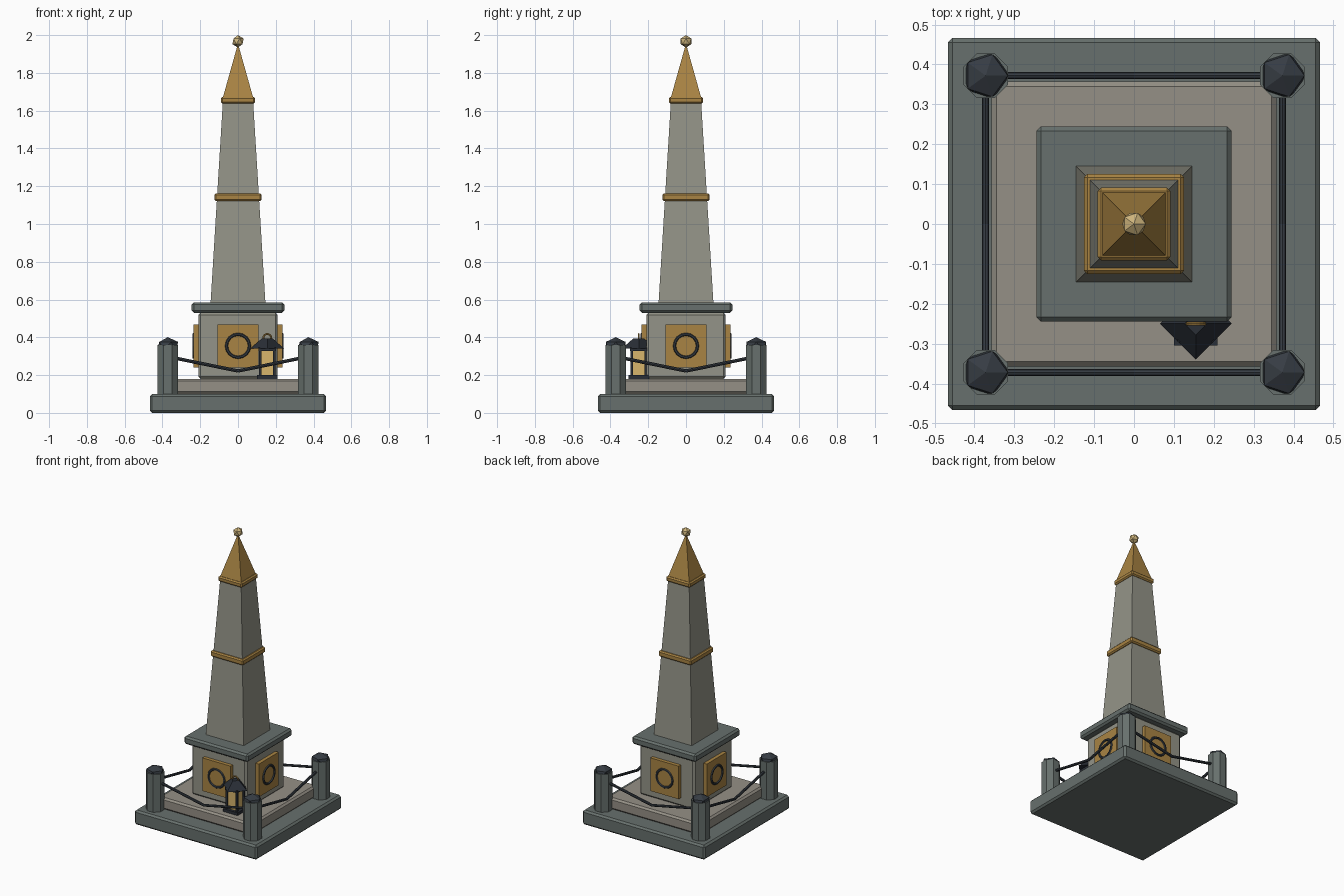
import bpy, math
from mathutils import Vector

if "Cube" in bpy.data.objects:
    bpy.data.objects.remove(bpy.data.objects["Cube"])


def material(name, hex_code):
    srgb = [int(hex_code[i:i + 2], 16) / 255 for i in (0, 2, 4)]
    m = bpy.data.materials.new(name)
    m.diffuse_color = [c / 12.92 if c < 0.04 else ((c + 0.055) / 1.055) ** 2.4 for c in srgb] + [1]
    m.use_nodes = True
    m.node_tree.nodes["Principled BSDF"].inputs["Base Color"].default_value = m.diffuse_color
    return m


SLATE = material("slate", "67706d")
STEP = material("warm stone", "959086")
STONE = material("grey stone", "949488")
GOLD = material("aged gold", "a98443")
PALE = material("pale gold", "cdb47c")
IRON = material("dark iron", "363c43")
BLACK = material("lantern iron", "292e36")
GLOW = material("lantern glow", "d8b66c")


def finish(name, mat):
    o = bpy.context.object
    o.name = name
    o.data.materials.append(mat)
    return o


def box(name, mat, half, z0, z1, center=(0, 0), bevel=0.0):
    """Box from half sizes in x and y, between two heights."""
    bpy.ops.mesh.primitive_cube_add(size=2, location=(*center, (z0 + z1) / 2))
    o = finish(name, mat)
    for v in o.data.vertices:
        v.co = (v.co.x * half[0], v.co.y * half[1], v.co.z * (z1 - z0) / 2)
    if bevel:
        b = o.modifiers.new("chamfer", "BEVEL")
        b.width, b.segments = bevel, 1
    return o


def square(name, mat, half, z0, z1, bevel=0.012):
    return box(name, mat, (half, half), z0, z1, bevel=bevel)


def taper(name, mat, r0, r1, z0, z1, sides=4, center=(0, 0), turn=0.0):
    bpy.ops.mesh.primitive_cone_add(vertices=sides, radius1=r0, radius2=r1, depth=z1 - z0,
                                    location=(*center, (z0 + z1) / 2), rotation=(0, 0, turn))
    return finish(name, mat)


def rod(name, mat, a, b, r):
    a, b = Vector(a), Vector(b)
    d = b - a
    bpy.ops.mesh.primitive_cylinder_add(vertices=8, radius=r, depth=d.length, location=(a + b) / 2,
                                        rotation=d.to_track_quat("Z", "Y").to_euler())
    return finish(name, mat)


def ring(name, mat, major, minor, loc, rot):
    bpy.ops.mesh.primitive_torus_add(major_radius=major, minor_radius=minor, major_segments=16,
                                     minor_segments=6, location=loc, rotation=rot)
    return finish(name, mat)


def ball(name, mat, loc, scale):
    bpy.ops.mesh.primitive_ico_sphere_add(subdivisions=1, radius=1, location=loc)
    o = finish(name, mat)
    o.scale = scale
    return o


# Stepped base and pedestal
square("plinth", SLATE, 0.467, 0, 0.10)
square("step", STEP, 0.357, 0.10, 0.18)
square("pedestal", STONE, 0.21, 0.18, 0.53)
square("pedestal_cap", SLATE, 0.245, 0.53, 0.585)

# Tapered shaft with bands, pointed top and finial
R2 = math.sqrt(2)
taper("shaft", STONE, 0.145 * R2, 0.08 * R2, 0.585, 1.65, turn=math.pi / 4)
square("middle_band", GOLD, 0.125, 1.122, 1.162, 0.008)
square("upper_band", GOLD, 0.091, 1.637, 1.672, 0.008)
taper("pointed_top", GOLD, 0.08 * R2, 0, 1.67, 1.955, turn=math.pi / 4)
ball("finial", PALE, (0, 0, 1.967), (0.033, 0.033, 0.033))

# Each side: plaque with ring, corner post, sagging chain
P = 0.372
for i in range(4):
    a = i * math.pi / 2
    out = Vector((math.sin(a), -math.cos(a), 0))
    side = Vector((math.cos(a), math.sin(a), 0))
    hx, hy = (0.108, 0.018) if i % 2 == 0 else (0.018, 0.108)
    c = out * 0.217
    box("plaque", GOLD, (hx, hy), 0.24, 0.468, (c.x, c.y))
    ring("plaque_ring", IRON, 0.061, 0.008, out * 0.235 + Vector((0, 0, 0.355)), (math.pi / 2, 0, a))
    corner = (out + side) * P
    taper("post", SLATE, 0.06, 0.06, 0.10, 0.36, 8, (corner.x, corner.y), math.pi / 8)
    ball("post_cap", IRON, (corner.x, corner.y, 0.355), (0.062, 0.062, 0.046))
    low = out * P + Vector((0, 0, 0.222))
    for s in (-1, 1):
        end = out * P + side * s * P + Vector((0, 0, 0.298))
        rod("chain", IRON, end, low, 0.009)

# Lantern standing on the step
LX, LY = 0.155, -0.25
box("lantern_base", BLACK, (0.055, 0.055), 0.18, 0.20, (LX, LY))
box("lantern_glass", GLOW, (0.035, 0.035), 0.20, 0.335, (LX, LY))
box("lantern_top", BLACK, (0.046, 0.046), 0.328, 0.345, (LX, LY))
for sx in (-1, 1):
    for sy in (-1, 1):
        box("lantern_bar", BLACK, (0.007, 0.007), 0.20, 0.335, (LX + sx * 0.037, LY + sy * 0.037))
taper("lantern_roof", BLACK, 0.09, 0.028, 0.34, 0.395, 4, (LX, LY))
ring("lantern_handle", GOLD, 0.021, 0.005, (LX, LY, 0.397), (math.pi / 2, 0, 0))
